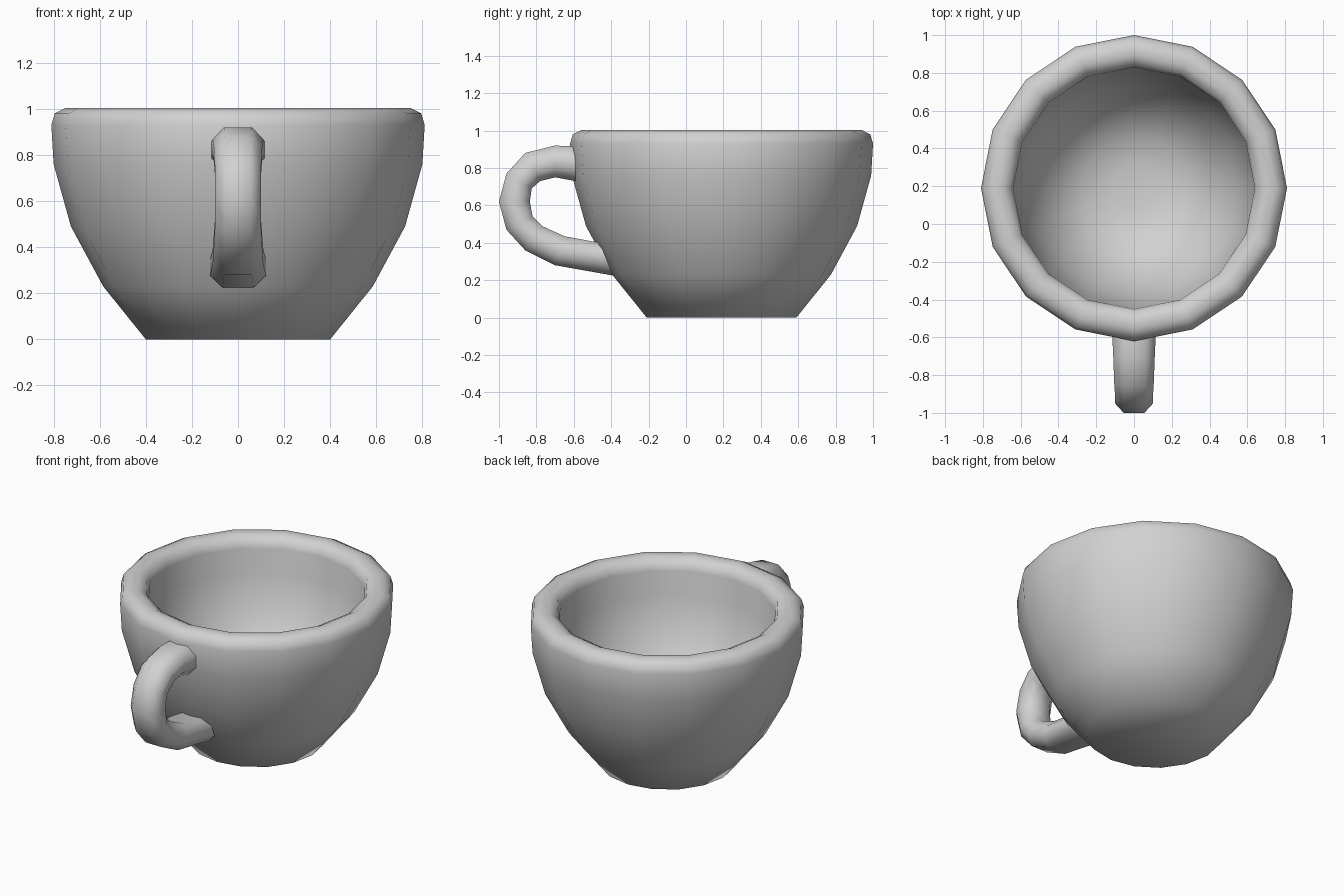
import bpy, bmesh, math

if "Cube" in bpy.data.objects:
    bpy.data.objects.remove(bpy.data.objects["Cube"])

grey = bpy.data.materials.new("grey_ceramic")
grey.diffuse_color = (0.64, 0.64, 0.64, 1)
grey.use_nodes = True
grey.node_tree.nodes["Principled BSDF"].inputs["Base Color"].default_value = grey.diffuse_color


def finish(bm, name):
    bmesh.ops.recalc_face_normals(bm, faces=bm.faces)
    for f in bm.faces:
        f.smooth = True
    mesh = bpy.data.meshes.new(name)
    bm.to_mesh(mesh)
    bm.free()
    mesh.materials.append(grey)
    obj = bpy.data.objects.new(name, mesh)
    bpy.context.collection.objects.link(obj)
    return obj


def loft(name, rings, caps=True):
    """Join closed rings of points with quads, optionally capping both ends."""
    bm = bmesh.new()
    loops = [[bm.verts.new(p) for p in ring] for ring in rings]
    n = len(loops[0])
    for a, b in zip(loops, loops[1:]):
        for i in range(n):
            j = (i + 1) % n
            bm.faces.new((a[i], a[j], b[j], b[i]))
    if caps:
        bm.faces.new(loops[0])
        bm.faces.new(loops[-1])
    return finish(bm, name)


# Cup: 16-sided lathe, outer wall, rounded rim, inner bowl (radius, height)
SIDES, CUP_Y = 16, 0.19
profile = [(0.40, 0), (0.585, 0.23), (0.725, 0.49), (0.80, 0.76), (0.81, 0.93),
           (0.795, 0.98), (0.75, 1.003), (0.70, 1.003), (0.655, 0.98), (0.64, 0.93),
           (0.63, 0.78), (0.555, 0.54), (0.43, 0.35), (0.28, 0.24), (0.12, 0.21)]
angles = [math.tau * i / SIDES for i in range(SIDES)]
loft("cup_body", [[(r * math.cos(a), CUP_Y + r * math.sin(a), z) for a in angles]
                  for r, z in profile])

# Handle: octagonal tube, each station is outer (y, z), inner (y, z), half width
stations = [((-0.59, 0.915), (-0.59, 0.73), 0.115),
            ((-0.70, 0.92), (-0.70, 0.75), 0.11),
            ((-0.86, 0.88), (-0.78, 0.73), 0.105),
            ((-0.96, 0.77), (-0.825, 0.69), 0.10),
            ((-1.00, 0.62), (-0.835, 0.62), 0.10),
            ((-0.96, 0.47), (-0.82, 0.54), 0.10),
            ((-0.86, 0.36), (-0.77, 0.49), 0.105),
            ((-0.70, 0.28), (-0.65, 0.435), 0.11),
            ((-0.39, 0.225), (-0.46, 0.40), 0.122)]
section = [(0.55, 1), (1, 0.4), (1, -0.4), (0.55, -1),
           (-0.55, -1), (-1, -0.4), (-1, 0.4), (-0.55, 1)]
rings = []
for (oy, oz), (iy, iz), w in stations:
    cy, cz, hy, hz = (oy + iy) / 2, (oz + iz) / 2, (oy - iy) / 2, (oz - iz) / 2
    rings.append([(w * s, cy + hy * t, cz + hz * t) for s, t in section])
loft("handle", rings, caps=False)
